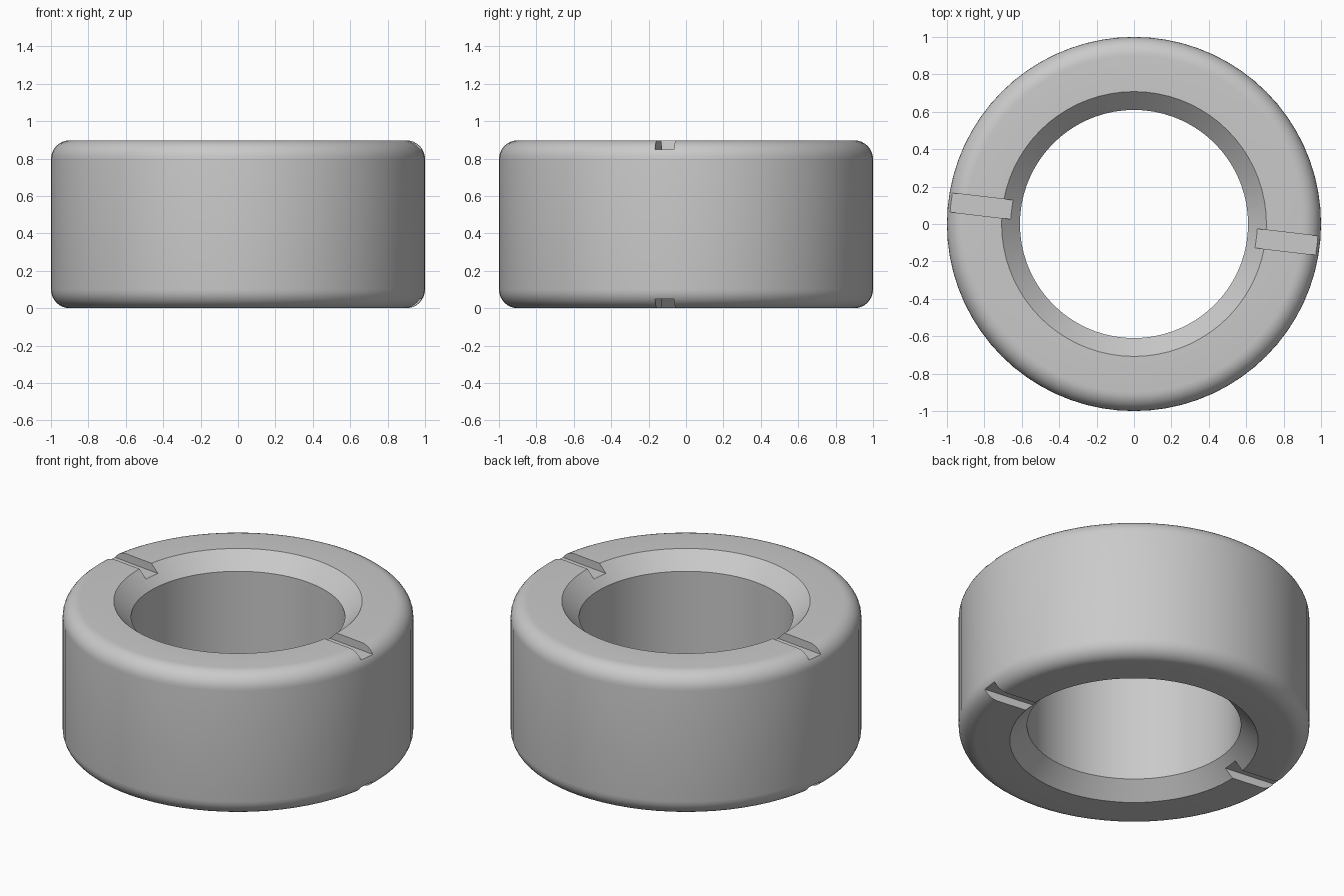
import bpy, bmesh, math
from mathutils import Matrix

if "Cube" in bpy.data.objects:
    bpy.data.objects.remove(bpy.data.objects["Cube"], do_unlink=True)

HEIGHT, OUTER, BORE = 0.897, 1.0, 0.61
FILLET, CHAMFER = 0.1, 0.098
SLOT_WIDTH, SLOT_DEPTH, SLOT_ANGLE = 0.102, 0.049, math.radians(-6.7)
SEGMENTS, FILLET_STEPS = 72, 8

# Material
grey = bpy.data.materials.new("plain grey")
grey.use_nodes = True
colour = (0.59, 0.59, 0.59, 1)
grey.diffuse_color = colour
grey.node_tree.nodes["Principled BSDF"].inputs["Base Color"].default_value = colour


def make_object(name, bm):
    bmesh.ops.recalc_face_normals(bm, faces=bm.faces)
    mesh = bpy.data.meshes.new(name)
    bm.to_mesh(mesh)
    bm.free()
    obj = bpy.data.objects.new(name, mesh)
    bpy.context.collection.objects.link(obj)
    return obj


# Ring profile: upper half, then mirrored to the lower half
upper = [(BORE, HEIGHT - CHAMFER), (BORE + CHAMFER, HEIGHT)]
for i in range(FILLET_STEPS + 1):
    a = math.pi / 2 * (1 - i / FILLET_STEPS)
    upper.append((OUTER - FILLET + FILLET * math.cos(a),
                  HEIGHT - FILLET + FILLET * math.sin(a)))
profile = upper + [(r, HEIGHT - z) for r, z in reversed(upper)]

# Ring: profile revolved about the vertical axis
bm = bmesh.new()
loops = []
for s in range(SEGMENTS):
    t = 2 * math.pi * s / SEGMENTS
    loops.append([bm.verts.new((r * math.cos(t), r * math.sin(t), z)) for r, z in profile])
for s in range(SEGMENTS):
    a, b = loops[s], loops[(s + 1) % SEGMENTS]
    for i in range(len(profile)):
        j = (i + 1) % len(profile)
        bm.faces.new((a[i], b[i], b[j], a[j]))
ring = make_object("ring", bm)
ring.data.materials.append(grey)

# Slot cutters: one bar across each end face
bm = bmesh.new()
for z in (0, HEIGHT):
    bmesh.ops.create_cube(bm, size=1, matrix=Matrix.Translation((0, 0, z))
                          @ Matrix.Rotation(SLOT_ANGLE, 4, "Z")
                          @ Matrix.Diagonal((3, SLOT_WIDTH, 2 * SLOT_DEPTH, 1)))
cutter = make_object("slot_cutter", bm)
cutter.data.materials.append(grey)

# Cut the slots, then smooth the curved surfaces
cut = ring.modifiers.new("slots", "BOOLEAN")
cut.operation = "DIFFERENCE"
cut.solver = "EXACT"
cut.object = cutter
bpy.ops.object.select_all(action="DESELECT")
bpy.context.view_layer.objects.active = ring
ring.select_set(True)
bpy.ops.object.modifier_apply(modifier=cut.name)
bpy.data.objects.remove(cutter, do_unlink=True)
bpy.ops.object.shade_smooth_by_angle(angle=math.radians(25))
